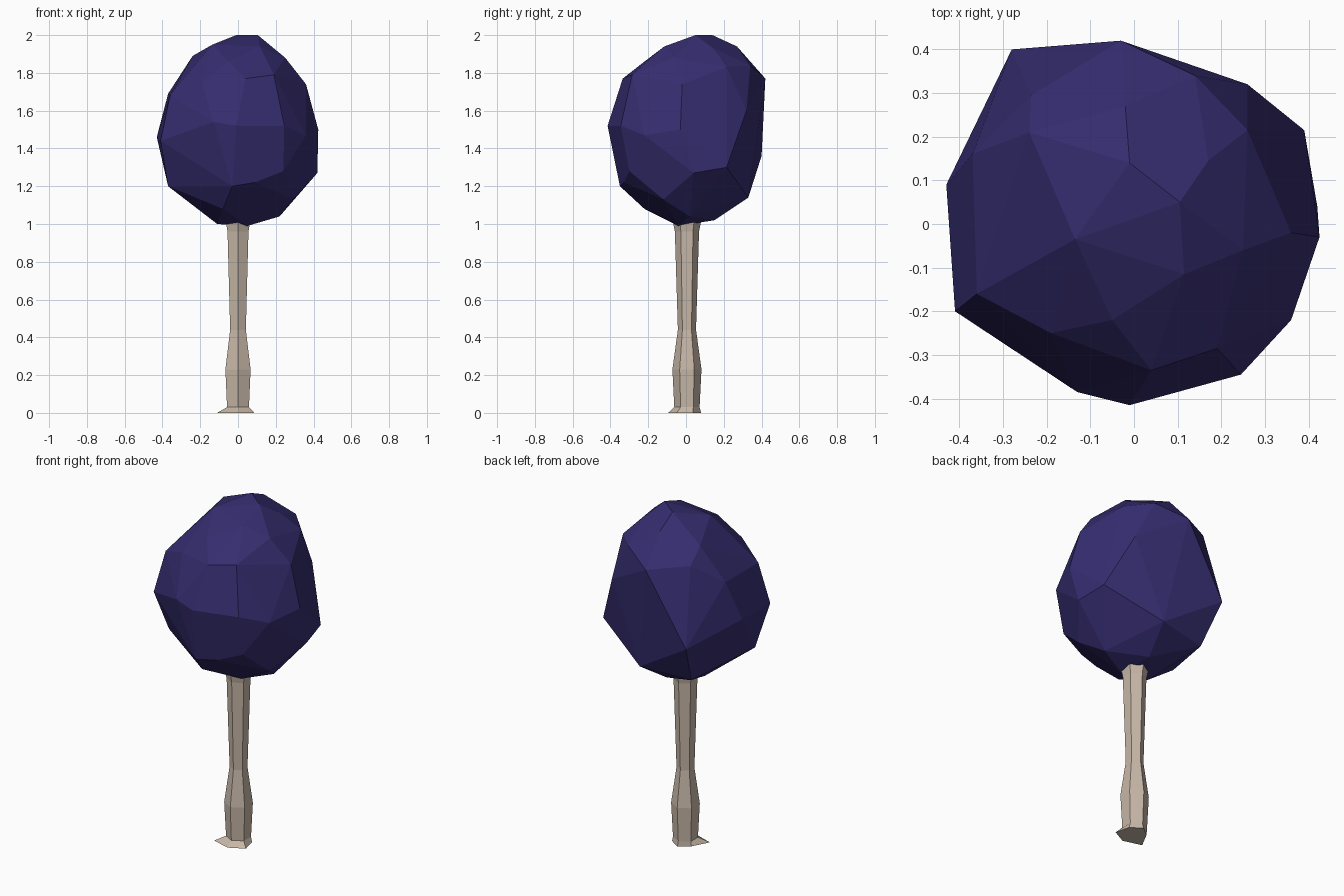
import bpy, bmesh
from math import radians, sin, cos

default_cube = bpy.data.objects.get("Cube")
if default_cube:
    bpy.data.objects.remove(default_cube, do_unlink=True)


def make_material(name, rgb):
    material = bpy.data.materials.new(name)
    material.use_nodes = True
    color = (*rgb, 1)
    material.diffuse_color = color
    shader = next(n for n in material.node_tree.nodes if n.type == 'BSDF_PRINCIPLED')
    shader.inputs["Base Color"].default_value = color
    shader.inputs["Roughness"].default_value = 0.9
    return material


def finish_object(name, bm, material):
    bmesh.ops.recalc_face_normals(bm, faces=bm.faces[:])
    mesh = bpy.data.meshes.new(name)
    bm.to_mesh(mesh)
    bm.free()
    mesh.materials.append(material)
    part = bpy.data.objects.new(name, mesh)
    bpy.context.collection.objects.link(part)
    return part


def hexagon(bm, height, radii, shift_y=0.0):
    """Ring of six vertices with one corner facing the front."""
    ring = []
    for side, radius in enumerate(radii):
        angle = radians(60 * side - 90)
        ring.append(bm.verts.new((radius * cos(angle), radius * sin(angle) + shift_y, height)))
    return ring


def build_trunk(material):
    bm = bmesh.new()
    # Uneven root flare with one long spur, then a bulge, a waist and a widening top
    rings = [hexagon(bm, 0, (.095, .1, .075, .08, .068, .128))]
    for height, radius in ((.03, .067), (.23, .077), (.44, .048), (.96, .064), (1.03, .078)):
        rings.append(hexagon(bm, height, [radius] * len(rings[0]), .005))
    for lower, upper in zip(rings, rings[1:]):
        for i in range(len(lower)):
            j = (i + 1) % len(lower)
            bm.faces.new((lower[i], lower[j], upper[j], upper[i]))
    bm.faces.new(rings[0])
    bm.faces.new(rings[-1])
    return finish_object("trunk", bm, material)


def build_crown(material):
    # Corners of the faceted foliage, tier by tier, wrapped in a convex shell
    peak = [(-.01, .14, 2), (.105, .05, 2), (-.135, -.035, 1.95),
            (.115, -.115, 1.94), (-.02, .27, 1.94), (.17, .145, 1.93)]
    shoulder = [(-.05, -.22, 1.86), (.25, -.06, 1.88), (.26, .215, 1.83),
                (.14, .34, 1.84), (-.24, .21, 1.89), (-.235, .295, 1.8),
                (-.03, .42, 1.77), (-.37, .16, 1.69), (-.36, -.16, 1.68),
                (-.19, -.25, 1.75), (.04, -.335, 1.77), (.19, -.285, 1.79),
                (.36, -.02, 1.74)]
    belly = [(-.43, .09, 1.46), (-.41, -.2, 1.44), (-.13, -.385, 1.54),
             (-.01, -.415, 1.52), (.245, -.345, 1.52), (.36, -.22, 1.47),
             (.425, -.03, 1.5), (.26, .32, 1.6), (-.28, .4, 1.36)]
    underside = [(.39, .215, 1.3), (.42, .04, 1.27), (.24, -.3, 1.28),
                 (.09, -.33, 1.22), (-.03, -.35, 1.2), (-.37, -.115, 1.2),
                 (-.23, .28, 1.12), (.07, .33, 1.14), (.29, -.12, 1.13)]
    foot = [(-.08, -.22, 1.08), (.22, .02, 1.04), (-.11, -.02, 1),
            (.05, -.04, .99), (.02, .15, 1.02)]

    bm = bmesh.new()
    for corner in peak + shoulder + belly + underside + foot:
        bm.verts.new(corner)
    hull = bmesh.ops.convex_hull(bm, input=bm.verts[:])
    unused = {v for v in hull["geom_interior"] + hull["geom_unused"]
              if isinstance(v, bmesh.types.BMVert)}
    bmesh.ops.delete(bm, geom=list(unused), context='VERTS')
    bmesh.ops.dissolve_limit(bm, angle_limit=radians(5),
                             verts=bm.verts[:], edges=bm.edges[:])
    return finish_object("crown", bm, material)


bark = make_material("pale bark", (.575, .478, .39))
foliage = make_material("dark violet foliage", (.036, .026, .160))

build_trunk(bark)
build_crown(foliage)
